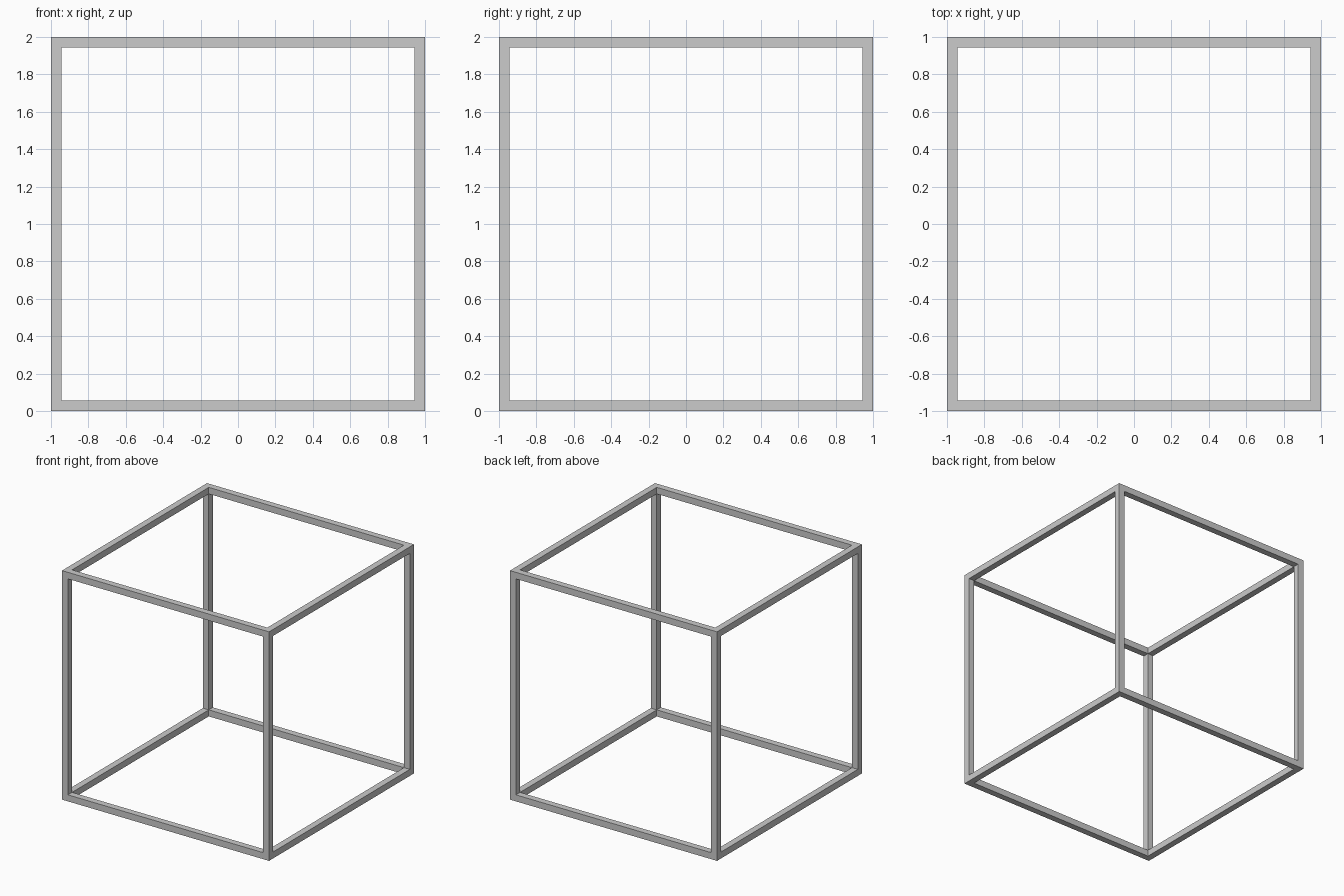
import bpy, bmesh
from itertools import product

if "Cube" in bpy.data.objects:
    bpy.data.objects.remove(bpy.data.objects["Cube"])

T = 0.057                          # bar thickness
CUTS = [-1, -1 + T, 1 - T, 1]      # grid planes along each axis


def solid(cell):
    # Corners and edges of the 3x3x3 cell grid are filled
    return all(0 <= c <= 2 for c in cell) and sum(c == 1 for c in cell) <= 1


# Cube frame: one watertight mesh, made from the exposed cell walls
bm = bmesh.new()
verts = {}


def vert(i):
    if i not in verts:
        x, y, z = (CUTS[k] for k in i)
        verts[i] = bm.verts.new((x, y, z + 1))
    return verts[i]


for cell in product(range(3), repeat=3):
    if not solid(cell):
        continue
    for axis, side in product(range(3), (0, 1)):
        neighbour = list(cell)
        neighbour[axis] += 1 if side else -1
        if solid(neighbour):
            continue
        u, v = (axis + 1) % 3, (axis + 2) % 3
        loop = []
        for du, dv in ((0, 0), (1, 0), (1, 1), (0, 1)):
            i = list(cell)
            i[axis] += side
            i[u] += du
            i[v] += dv
            loop.append(vert(tuple(i)))
        bm.faces.new(loop if side else loop[::-1])

mesh = bpy.data.meshes.new("cube_frame")
bm.to_mesh(mesh)
bm.free()
bpy.context.collection.objects.link(bpy.data.objects.new("cube_frame", mesh))
